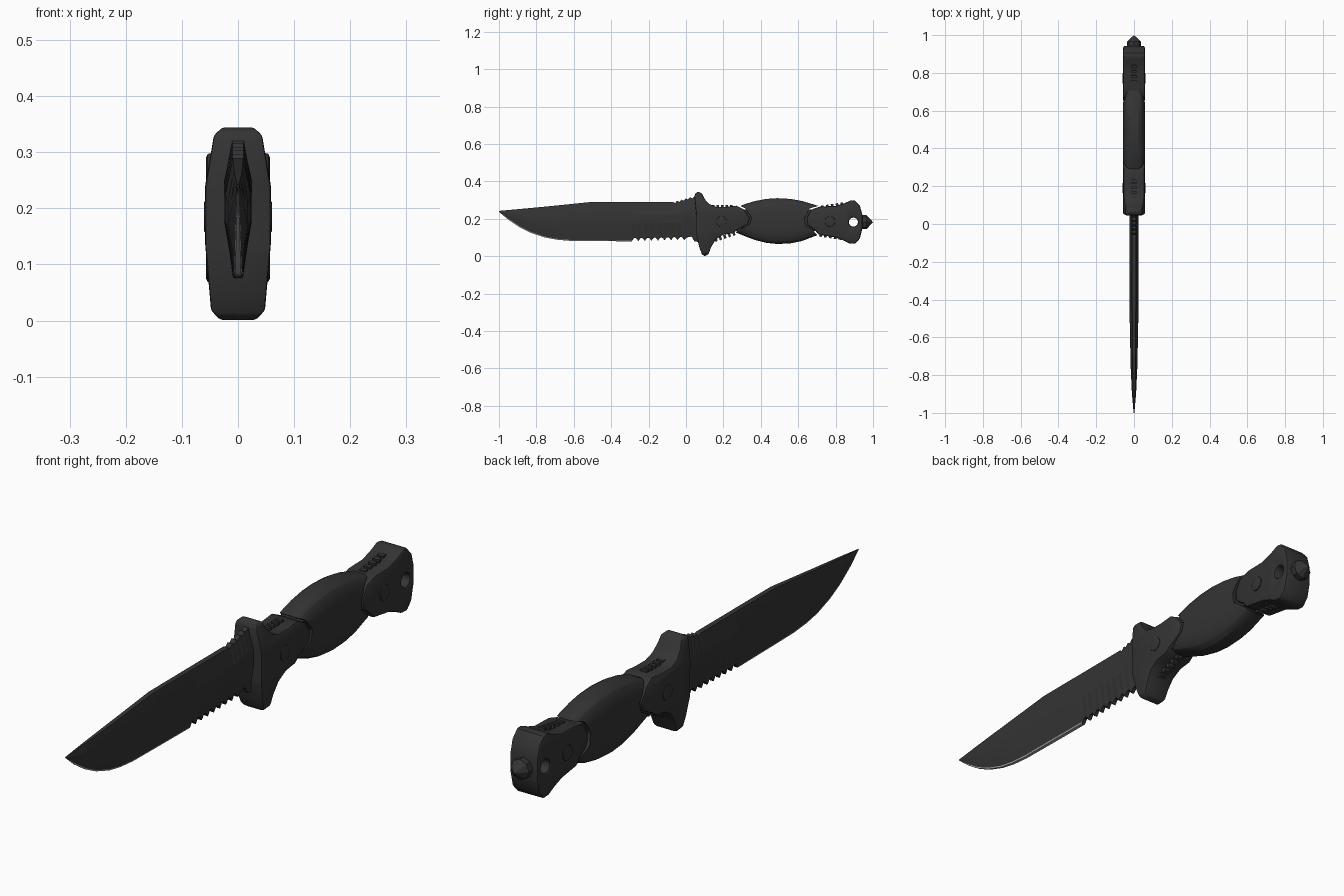
import bpy
import bmesh
import math
from mathutils import Matrix

default_cube = bpy.data.objects.get("Cube")
if default_cube:
    bpy.data.objects.remove(default_cube, do_unlink=True)


def make_material(name, value):
    material = bpy.data.materials.new(name)
    material.use_nodes = True
    colour = (value, value, value, 1)
    material.diffuse_color = colour
    material.node_tree.nodes["Principled BSDF"].inputs["Base Color"].default_value = colour
    return material


BLACK = make_material("matte black", 0.034)
STEEL = make_material("bare steel edge", 0.4)


def finish(bm, name, materials=(BLACK,)):
    bmesh.ops.recalc_face_normals(bm, faces=bm.faces)
    mesh = bpy.data.meshes.new(name)
    bm.to_mesh(mesh)
    bm.free()
    obj = bpy.data.objects.new(name, mesh)
    bpy.context.collection.objects.link(obj)
    for material in materials:
        mesh.materials.append(material)
    return obj


def activate(obj):
    bpy.ops.object.select_all(action="DESELECT")
    obj.select_set(True)
    bpy.context.view_layer.objects.active = obj


def smooth(obj, degrees=30):
    activate(obj)
    bpy.ops.object.shade_smooth_by_angle(angle=math.radians(degrees))


def boolean(obj, cutter, operation="DIFFERENCE"):
    modifier = obj.modifiers.new("cut", "BOOLEAN")
    modifier.operation = operation
    modifier.solver = "EXACT"
    modifier.object = cutter
    activate(obj)
    bpy.ops.object.modifier_apply(modifier=modifier.name)
    bpy.data.objects.remove(cutter, do_unlink=True)


def bevel(obj, width, segments=2):
    modifier = obj.modifiers.new("soft edges", "BEVEL")
    modifier.width = width
    modifier.segments = segments
    modifier.limit_method = "ANGLE"
    modifier.angle_limit = math.radians(35)
    activate(obj)
    bpy.ops.object.modifier_apply(modifier=modifier.name)


def prism(name, start, end):
    """Join two matching outlines of 3D points into a closed solid."""
    return loft(name, [start, end])


def loft(name, rings, materials=(BLACK,)):
    bm = bmesh.new()
    loops = [[bm.verts.new(p) for p in ring] for ring in rings]
    for a, b in zip(loops, loops[1:]):
        for i in range(len(a)):
            j = (i + 1) % len(a)
            bm.faces.new((a[i], a[j], b[j], b[i]))
    bm.faces.new(loops[0])
    bm.faces.new(loops[-1])
    return finish(bm, name, materials)


def side_plate(name, outline, half, centre=0, scale=1):
    """Extrude a (y, z) outline across x."""
    points = [(centre + (y - centre) * scale, 0.185 + (z - 0.185) * scale) for y, z in outline]
    return prism(name, [(-half, y, z) for y, z in points], [(half, y, z) for y, z in points])


def cylinder(name, y, z, radius, length, tip=None, axis="Y", sides=32):
    bm = bmesh.new()
    bmesh.ops.create_cone(bm, cap_ends=True, segments=sides, radius1=radius,
                          radius2=radius if tip is None else tip, depth=length)
    bmesh.ops.rotate(bm, verts=bm.verts, matrix=Matrix.Rotation(math.radians(90 if axis == "Y" else -90), 3,
                                                              "X" if axis == "Y" else "Y"))
    bmesh.ops.translate(bm, verts=bm.verts, vec=(0, y, z))
    return finish(bm, name)


def box(name, size, y, z, tilt=0):
    bm = bmesh.new()
    bmesh.ops.create_cube(bm, size=1)
    bmesh.ops.scale(bm, verts=bm.verts, vec=size)
    bmesh.ops.rotate(bm, verts=bm.verts, matrix=Matrix.Rotation(tilt, 3, "X"))
    bmesh.ops.translate(bm, verts=bm.verts, vec=(0, y, z))
    return finish(bm, name)


def lerp(points, y):
    for (a, u), (b, v) in zip(points, points[1:]):
        if y <= b:
            return u + (v - u) * max(0, (y - a) / (b - a))
    return points[-1][1]


# Blade: clip-point loft with scalloped heel and a notched thumb ramp
SPINE = [(-1, 0.242), (-0.75, 0.265), (-0.505, 0.29), (-0.07, 0.29), (0.04, 0.32), (0.09, 0.32)]
EDGE = [(-1, 0.237), (-0.95, 0.195), (-0.89, 0.155), (-0.83, 0.125), (-0.755, 0.1), (-0.69, 0.088),
        (-0.62, 0.082), (-0.29, 0.079), (-0.01, 0.086), (0.005, 0.1), (0.03, 0.105), (0.045, 0.08), (0.09, 0.07)]
WIDTH = [(-1, 0.002), (-0.9, 0.011), (-0.75, 0.018), (-0.5, 0.023), (0, 0.025)]
SERRATION_START, SERRATION_END, TEETH = -0.29, -0.01, 8
RAMP_START, RAMP_END, NOTCHES = -0.07, 0.045, 5

stations = {round(p[0], 4) for p in SPINE + EDGE + WIDTH}
stations |= {round(-1 + i * 0.025, 4) for i in range(28)}
stations |= {round(SERRATION_START + 0.28 * i / (TEETH * 5), 4) for i in range(TEETH * 5 + 1)}
stations |= {round(RAMP_START + 0.115 * i / (NOTCHES * 4), 4) for i in range(NOTCHES * 4 + 1)}

rings = []
for y in sorted(stations):
    top, low, w = lerp(SPINE, y), lerp(EDGE, y), lerp(WIDTH, y)
    height = top - low
    belly = low + height * 0.45
    shoulder = low + height * 0.68
    if SERRATION_START < y < SERRATION_END:
        low += 0.018 * abs(math.sin(math.pi * TEETH * (y - SERRATION_START) / 0.28))
    if RAMP_START < y < RAMP_END:
        top -= 0.009 * (math.sin(math.pi * NOTCHES * (y - RAMP_START) / 0.115) ** 2)
    strip = low + min(0.005, height * 0.1)
    half = [(w * 0.4, top), (w, shoulder), (w, belly), (w * 0.38, strip), (w * 0.28, low)]
    rings.append([(x, y, z) for x, z in half] + [(-x, y, z) for x, z in reversed(half)])
blade = loft("blade", rings, (BLACK, STEEL))
for face in blade.data.polygons:
    ids = [blade.data.vertices[v].index % 10 for v in face.vertices]
    if face.center.y < SERRATION_START and len(ids) == 4 and all(3 <= i <= 6 for i in ids):
        face.material_index = 1
smooth(blade, 12)

# Bolster with guard, trimmed to a tapered frontal outline
BOLSTER = [(0.045, 0.32), (0.052, 0.338), (0.067, 0.345), (0.085, 0.335), (0.1, 0.305), (0.125, 0.278),
           (0.16, 0.264), (0.22, 0.264), (0.27, 0.27), (0.31, 0.25), (0.34, 0.205), (0.33, 0.17),
           (0.27, 0.138), (0.25, 0.122), (0.2, 0.115), (0.16, 0.09), (0.135, 0.05), (0.12, 0.01),
           (0.1, 0), (0.085, 0.01), (0.07, 0.05), (0.055, 0.12), (0.055, 0.22)]
bolster = side_plate("bolster_guard", BOLSTER, 0.08)
FRONT = [(0.026, 0.346), (0.043, 0.33), (0.058, 0.24), (0.058, 0.13), (0.048, 0.018), (0.03, -0.001)]
front = FRONT + [(-x, z) for x, z in reversed(FRONT)]
boolean(bolster, prism("trim", [(x, -0.1, z) for x, z in front], [(x, 0.5, z) for x, z in front]), "INTERSECT")
bevel(bolster, 0.008)
smooth(bolster)

# Pommel with lanyard hole
POMMEL = [(0.72, 0.266), (0.67, 0.25), (0.645, 0.205), (0.65, 0.165), (0.69, 0.138), (0.71, 0.114),
          (0.8, 0.1), (0.84, 0.085), (0.875, 0.068), (0.905, 0.066), (0.93, 0.095), (0.943, 0.15),
          (0.943, 0.22), (0.93, 0.27), (0.905, 0.296), (0.885, 0.3), (0.85, 0.284), (0.8, 0.268)]
pommel = side_plate("pommel", POMMEL, 0.057)
boolean(pommel, cylinder("hole", 0.895, 0.182, 0.024, 0.3, axis="X"))
bevel(pommel, 0.009)
smooth(pommel)

# Swelling grip, cut back to leave a seam at each end
GRIP = [(0.2, 0.25, 0.14), (0.27, 0.26, 0.125), (0.32, 0.28, 0.105), (0.37, 0.295, 0.086), (0.43, 0.306, 0.071),
        (0.49, 0.31, 0.065), (0.56, 0.306, 0.069), (0.62, 0.295, 0.081), (0.68, 0.277, 0.104),
        (0.73, 0.262, 0.122), (0.78, 0.25, 0.135)]
rings = []
for y, top, low in GRIP:
    mid, rise = (top + low) / 2, (top - low) / 2
    w = 0.053 + 0.006 * math.sin(math.pi * (y - 0.2) / 0.58)
    half = [(w * 0.4, rise), (w * 0.72, rise * 0.9), (w * 0.92, rise * 0.66), (w, rise * 0.4)]
    half += [(x, -z) for x, z in reversed(half)]
    rings.append([(x, y, mid + z) for x, z in half] + [(-x, y, mid + z) for x, z in reversed(half)])
grip = loft("grip", rings)
boolean(grip, side_plate("bolster_gap", BOLSTER, 0.1, 0.19, 1.07))
boolean(grip, side_plate("pommel_gap", POMMEL, 0.1, 0.8, 1.07))
bevel(grip, 0.004, 1)
smooth(grip)

# Inner tang that closes the seams
box("tang", (0.09, 0.6, 0.115), 0.5, 0.193)

# Fixing bolts
for name, y in (("front_bolt", 0.19), ("rear_bolt", 0.77)):
    bolt = cylinder(name, y, 0.185, 0.028, 0.122, axis="X")
    bevel(bolt, 0.004)
    smooth(bolt)

# Grip ridges above and below both handle ends
for i in range(5):
    y = 0.145 + i * 0.024
    box("bolster_top_ridge", (0.026, 0.013, 0.02), y, 0.264)
    box("bolster_lower_ridge", (0.026, 0.013, 0.02), y + 0.015, 0.088 + i * 0.008, 0.4)
    y = 0.73 + i * 0.026
    box("pommel_top_ridge", (0.026, 0.014, 0.02), y, 0.261 + i * 0.004, 0.15)
    box("pommel_lower_ridge", (0.026, 0.014, 0.02), y - 0.01, 0.114 - i * 0.004, -0.15)

# Glass-breaker stud
cylinder("breaker_base", 0.945, 0.182, 0.038, 0.04, sides=8)
cylinder("breaker_point", 0.9825, 0.182, 0, 0.035, tip=0.038, sides=8)
